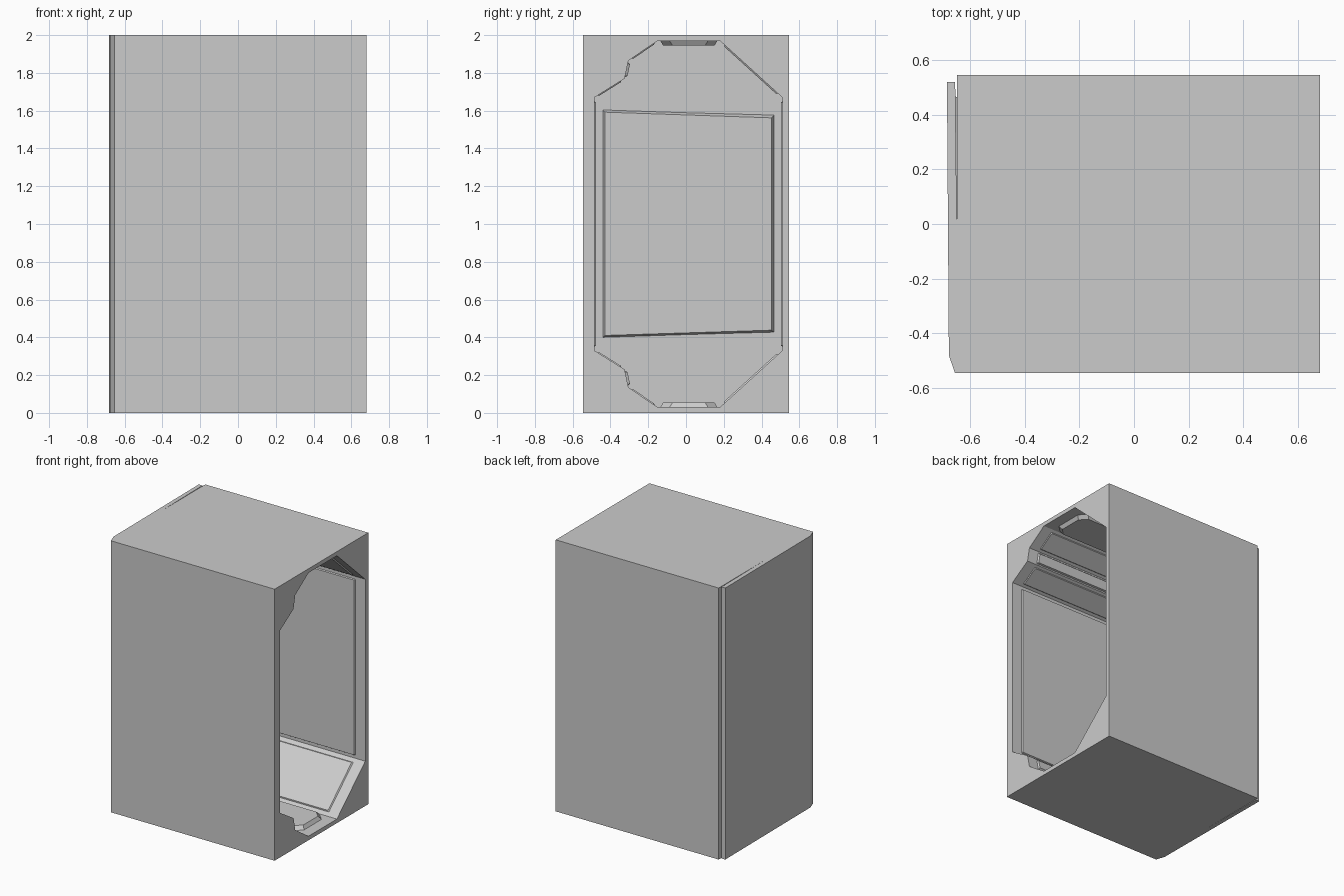
import bpy, bmesh, math
from mathutils import Vector

if "Cube" in bpy.data.objects:
    bpy.data.objects.remove(bpy.data.objects["Cube"])


def finish(name, bm):
    bmesh.ops.recalc_face_normals(bm, faces=bm.faces[:])
    mesh = bpy.data.meshes.new(name)
    bm.to_mesh(mesh)
    bm.free()
    ob = bpy.data.objects.new(name, mesh)
    bpy.context.collection.objects.link(ob)
    return ob


def loft(name, base, top):
    """Closed solid between two matching outlines."""
    bm = bmesh.new()
    a = [bm.verts.new(p) for p in base]
    b = [bm.verts.new(p) for p in top]
    n = len(a)
    bm.faces.new(a)
    bm.faces.new(b)
    for i in range(n):
        j = (i + 1) % n
        bm.faces.new((a[i], a[j], b[j], b[i]))
    return finish(name, bm)


# Outline of the tunnel (y, z): upper half, mirrored about z = 1
upper = [(-0.485, 1.67), (-0.325, 1.77), (-0.305, 1.865), (-0.15, 1.97),
         (0.18, 1.97), (0.51, 1.67)]
tunnel = upper + [(y, 2 - z) for y, z in reversed(upper)]
X0, X1, Y = -0.648, 0.68, 0.545


# Outer shell with a tunnel through it along x
def make_shell():
    bm = bmesh.new()
    edges = []
    for loop in ([(-Y, 0), (Y, 0), (Y, 2), (-Y, 2)], tunnel):
        vs = [bm.verts.new((X0, y, z)) for y, z in loop]
        edges += [bm.edges.new((vs[i - 1], vs[i])) for i in range(len(vs))]
    bmesh.ops.triangle_fill(bm, use_beauty=True, use_dissolve=False, edges=edges)
    res = bmesh.ops.extrude_face_region(bm, geom=bm.faces[:], use_keep_orig=True)
    bmesh.ops.translate(bm, vec=(X1 - X0, 0, 0),
                        verts=[g for g in res["geom"] if isinstance(g, bmesh.types.BMVert)])
    return finish("shell", bm)


make_shell()


# Raised lining panels on the tunnel walls
def wall_pad(name, p, q, inset, height, bevel, corner, xa=-0.56, xb=0.6):
    p, q = (Vector((0, *v)) for v in (p, q))
    d = (q - p).normalized()
    nrm = d.cross(Vector((1, 0, 0)))
    if nrm.dot(Vector((0, 0, 1)) - p) < 0:
        nrm = -nrm
    length = (q - p).length

    def outline(g, h):
        s0, s1, a, b, c = inset + g, length - inset - g, xa + g, xb - g, corner
        pts = [(s0, a + c), (s0 + c, a), (s1 - c, a), (s1, a + c),
               (s1, b - c), (s1 - c, b), (s0 + c, b), (s0, b - c)]
        return [p + d * s + Vector((x, 0, 0)) + nrm * h for s, x in pts]
    loft(name, outline(0, -0.002), outline(bevel, height))


for side in ("upper", "lower"):
    pts = upper if side == "upper" else [(y, 2 - z) for y, z in upper]
    wall_pad(side + "_front_slope_panel", pts[0], pts[1], 0.02, 0.006, 0.006, 0.004)
    wall_pad(side + "_notch_pad", pts[1], pts[2], 0.008, 0.012, 0.008, 0.004)
    wall_pad(side + "_short_slope_panel", pts[2], pts[3], 0.02, 0.006, 0.006, 0.004)
    wall_pad(side + "_pad", pts[3], pts[4], 0.012, 0.026, 0.018, 0.05)
    wall_pad(side + "_back_slope_panel", pts[4], pts[5], 0.03, 0.008, 0.008, 0.004)
wall_pad("front_wall_panel", upper[0], tunnel[-1], 0.02, 0.008, 0.006, 0.004)
wall_pad("back_wall_panel", upper[5], tunnel[6], 0.02, 0.008, 0.006, 0.004)

# Door closing the left end, standing slightly ajar
door = [(-0.648, -Y), (-0.655, -Y), (-0.677, -0.48), (-0.684, 0.52),
        (-0.654, 0.52), (-0.648, 0.0)]
loft("door", [(x, y, 0) for x, y in door], [(x, y, 2) for x, y in door])

# Raised panel on the inside of the door
outer = [(-0.445, 1.61), (0.47, 1.58), (0.47, 0.425), (-0.445, 0.395)]
inner = [(-0.43, 1.592), (0.452, 1.562), (0.452, 0.438), (-0.43, 0.41)]
loft("door_inner_panel", [(-0.66, y, z) for y, z in outer], [(-0.625, y, z) for y, z in inner])

# Hexagonal plate on the door panel
hexagon = [(-0.145 + 0.105 * math.cos(i * math.pi / 3),
            1 + 0.098 * math.sin(i * math.pi / 3)) for i in range(6)]
loft("hex_plate", [(-0.63, y, z) for y, z in hexagon], [(-0.622, y, z) for y, z in hexagon])
